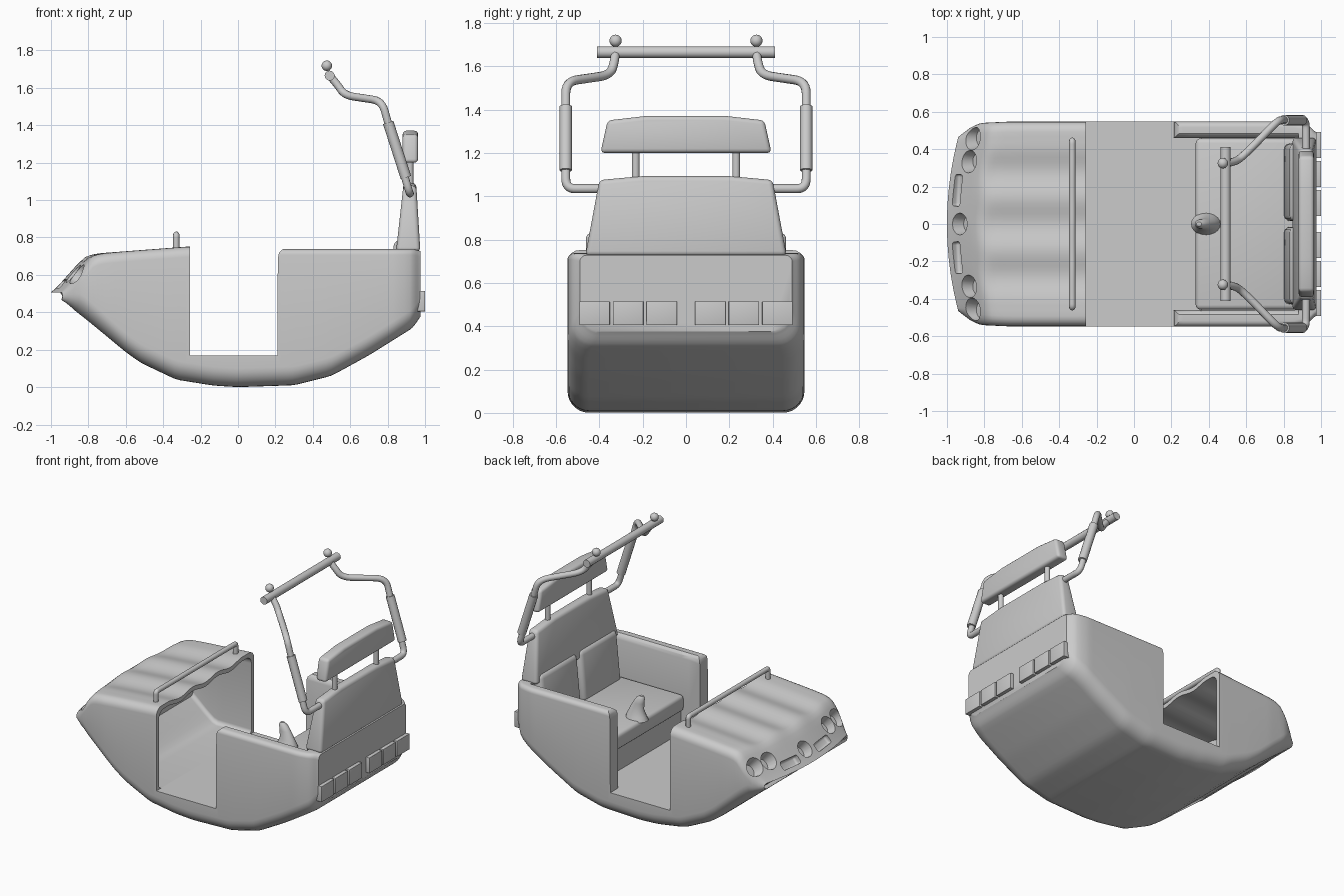
import bpy, bmesh, math
from mathutils import Matrix, Vector

if "Cube" in bpy.data.objects:
    bpy.data.objects.remove(bpy.data.objects["Cube"])

def finish(name, bm, bevel=0, segs=3):
    bmesh.ops.recalc_face_normals(bm, faces=bm.faces)
    me = bpy.data.meshes.new(name)
    bm.to_mesh(me)
    bm.free()
    ob = bpy.data.objects.new(name, me)
    bpy.context.collection.objects.link(ob)
    if bevel:
        m = ob.modifiers.new("bevel", 'BEVEL')
        m.width, m.segments, m.limit_method = bevel, segs, 'ANGLE'
    smooth(ob)
    return ob

def activate(ob):
    bpy.ops.object.select_all(action='DESELECT')
    ob.select_set(True)
    bpy.context.view_layer.objects.active = ob

def smooth(ob):
    activate(ob)
    for m in list(ob.modifiers):
        bpy.ops.object.modifier_apply(modifier=m.name)
    bpy.ops.object.shade_smooth_by_angle(angle=math.radians(35))

def prism(name, pts, axis, a, b, bevel=0, move=None):
    """Extrude a profile: (y,z) along x, or (x,z) along y."""
    bm = bmesh.new()
    put = (lambda p, t: (t, p[0], p[1])) if axis == 'x' else (lambda p, t: (p[0], t, p[1]))
    rings = [[bm.verts.new(put(p, t)) for p in pts] for t in (a, b)]
    skin(bm, rings)
    if move:
        for v in bm.verts:
            v.co = move(v.co)
    return finish(name, bm, bevel)

def skin(bm, rings):
    n = len(rings[0])
    for r, s in zip(rings, rings[1:]):
        for i in range(n):
            bm.faces.new((r[i], r[(i + 1) % n], s[(i + 1) % n], s[i]))
    bm.faces.new(rings[0])
    bm.faces.new(rings[-1])

def rect(a, b, c, d):
    return [(a, c), (b, c), (b, d), (a, d)]

def tube(name, pts, r, curved=True):
    cu = bpy.data.curves.new(name, 'CURVE')
    cu.dimensions, cu.bevel_depth, cu.bevel_resolution, cu.use_fill_caps = '3D', r, 4, True
    sp = cu.splines.new('NURBS' if curved else 'POLY')
    sp.points.add(len(pts) - 1)
    for p, q in zip(sp.points, pts):
        p.co = (*q, 1)
    if curved:
        sp.order_u, sp.use_endpoint_u, sp.resolution_u = 3, True, 6
    ob = bpy.data.objects.new(name, cu)
    bpy.context.collection.objects.link(ob)
    activate(ob)
    bpy.ops.object.convert(target='MESH')
    smooth(bpy.context.object)

# hull outline tables: bottom, top, half width along x
BOTTOM = [(-1, .47), (-.8, .33), (-.52, .13), (-.33, .04), (-.13, .008), (0, 0), (.3, .01),
          (.5, .06), (.7, .17), (.94, .32), (.96, .35), (.975, .39)]
TOP = [(-1, .5), (-.82, .7), (-.75, .715), (-.26, .752), (.21, .737), (.95, .737), (.975, .725)]
WIDTH = [(-1, .46), (-.95, .51), (-.88, .54), (-.7, .547), (.85, .547), (.93, .53), (.965, .5), (.975, .48)]

def lerp(tab, x):
    if x <= tab[0][0]:
        return tab[0][1]
    for (a, u), (b, v) in zip(tab, tab[1:]):
        if x <= b:
            return u + (v - u) * (x - a) / (b - a)
    return tab[-1][1]

def soft(tab, x):
    return sum(lerp(tab, x + d) for d in (-.02, -.01, 0, .01, .02)) / 5

def section(x, inset, floor):
    w = soft(WIDTH, x) - inset
    zb, zt = max(soft(BOTTOM, x) + inset, floor), soft(TOP, x) - inset
    half = (zt - zb) * .48
    rb, rt = min(.1 if not inset else .03, half), min(.055 if x < 0 else .03, half)
    pts = []
    def arc(cy, cz, r, a0, n):
        for i in range(n + 1):
            a = math.radians(a0 + 90 * i / n)
            pts.append((cy + r * math.cos(a), cz + r * math.sin(a)))
    arc(-w + rb, zb + rb, rb, 180, 7)
    arc(w - rb, zb + rb, rb, 270, 7)
    arc(w - rt, zt - rt, rt, 0, 5)
    N = 36
    for i in range(1, N):
        pts.append(((w - rt) * (1 - 2 * i / N), zt))
    arc(-w + rt, zt - rt, rt, 90, 5)
    ramp = max(0, min(1, (x + .86) / .1)) if x < 0 else 0
    bow = .28 * max(0, min(1, (-.6 - x) / .4))
    out = []
    for y, z in pts:
        if z > zt - .001 and abs(y) < .42:     # hood ribs
            z -= .022 * ramp * (.5 - .5 * math.cos(2 * math.pi * (abs(y) - .14) / .28))
        out.append((x + bow * y * y, y, z))
    return out

def loft(name, xs, inset=0, floor=-1):
    bm = bmesh.new()
    skin(bm, [[bm.verts.new(p) for p in section(x, inset, floor)] for x in xs])
    return finish(name, bm)

# hull
xs = [-1 + 1.92 * i / 64 for i in range(65)] + [.935, .95, .96, .968, .975]
hull = loft("hull", xs)

# cutters: footwell, doorway, leg space, seat well
def well(name, a, b, z0):
    side = [(.46, z0), (.46, .70), (.466, .722), (.482, .736), (.5, .75), (.5, 1)]
    return prism(name, side + [(-y, z) for y, z in reversed(side)], 'x', a, b)

cutters = [
    loft("footwell_cutter", [-.74 + .64 * i / 20 for i in range(21)], .03, .17),
    prism("doorway_cutter", [(-.257, 1), (-.257, .17), (.21, .17), (.213, .69), (.22, .72),
                             (.235, .734), (.26, .745), (.26, 1)], 'y', -.7, .7),
    well("leg_cutter", .1, .36, .17),
    well("seat_cutter", .3, .88, .4)]

# lamp recesses in the nose
tilt = Matrix.Rotation(math.radians(-48), 4, 'Y')
for x, y, z, r in [(-.86, .46, .603, .062), (-.86, -.46, .603, .062), (-.88, .335, .604, .06),
                   (-.88, -.335, .604, .06), (-.93, 0, .575, .058)]:
    bm = bmesh.new()
    bmesh.ops.create_cone(bm, cap_ends=True, segments=28, radius1=r * .75, radius2=r * 1.25, depth=.13,
                          matrix=Matrix.Translation((x, y, z)) @ tilt)
    cutters.append(finish("lamp_cutter", bm))
for s in (-1, 1):
    bm = bmesh.new()
    bmesh.ops.create_cube(bm, size=1, matrix=Matrix.Translation((-.945, s * .18, .553)) @ tilt
                          @ Matrix.Rotation(s * -.08, 4, 'Z') @ Matrix.Diagonal((.06, .17, .07, 1)))
    cutters.append(finish("slot_cutter", bm, .015))

for c in cutters:
    c.hide_render = True
    m = hull.modifiers.new("cut", 'BOOLEAN')
    m.operation, m.solver, m.object = 'DIFFERENCE', 'EXACT', c
smooth(hull)
for c in cutters:
    bpy.data.objects.remove(c)

# seat and two back cushions
prism("seat_cushion", rect(.33, .89, .335, .45), 'y', -.458, .458, .025)
for s in (-1, 1):
    a, b = sorted((s * .015, s * .43))
    prism("back_cushion", [(.80, .43), (.90, .43), (.92, .785), (.835, .785)], 'y', a, b, .03)

# pommel between the riders
bm = bmesh.new()
rings = []
for z, cx, rx, ry in [(.44, .385, .08, .062), (.47, .387, .07, .05), (.51, .385, .052, .036),
                      (.56, .37, .04, .028), (.595, .355, .03, .024), (.612, .348, .014, .012)]:
    rings.append([bm.verts.new((cx + rx * math.cos(t * math.pi / 10), ry * math.sin(t * math.pi / 10), z))
                  for t in range(20)])
skin(bm, rings)
finish("pommel", bm)

# tapered back panel
def lean(co):
    t = (co.z - .725) / .36
    return Vector((co.x + (.04 * t if co.x < .9 else -.022 * t), co.y, co.z))
prism("back_panel", [(-.465, .725), (.465, .725), (.40, 1.075), (.2, 1.093), (-.2, 1.093), (-.40, 1.075)],
      'x', .845, .975, .022, lean)

# headrest and posts
prism("headrest", [(-.395, 1.2), (.395, 1.2), (.362, 1.35), (.18, 1.371), (-.18, 1.371), (-.362, 1.35)],
      'x', .88, .963, .02)
for s in (-1, 1):
    tube("headrest_post", [(.92, s * .232, 1.06), (.92, s * .232, 1.22)], .018, False)

# overhead bar: arms, sleeves, cross tube, end balls
for s in (-1, 1):
    tube("bar_arm", [(.92, s * .38, 1.035), (.92, s * .47, 1.035), (.918, s * .555, 1.035), (.89, s * .555, 1.13),
                     (.85, s * .555, 1.26), (.80, s * .555, 1.42), (.77, s * .555, 1.53), (.67, s * .45, 1.545),
                     (.57, s * .35, 1.56), (.53, s * .33, 1.62), (.49, s * .325, 1.665)], .021)
    tube("bar_sleeve", [(.898, s * .555, 1.12), (.803, s * .555, 1.415)], .029, False)
    bm = bmesh.new()
    bmesh.ops.create_uvsphere(bm, u_segments=20, v_segments=12, radius=.028,
                              matrix=Matrix.Translation((.475, s * .325, 1.718)))
    finish("bar_ball", bm)
tube("cross_bar", [(.49, -.412, 1.665), (.49, .412, 1.665)], .027, False)

# grab rail on the hood
rail = [(-.33, .445, .72), (-.33, .445, .79), (-.33, .445, .815), (-.33, .41, .815)]
tube("grab_rail", rail + [(x, -y, z) for x, y, z in reversed(rail)], .017)

# tail lights
for y in (.042, .197, .352):
    for s in (-1, 1):
        a, b = sorted((s * y, s * (y + .14)))
        prism("tail_light", [(.94, .405), (1, .405), (1, .515), (.958, .515)], 'y', a, b, .002)
